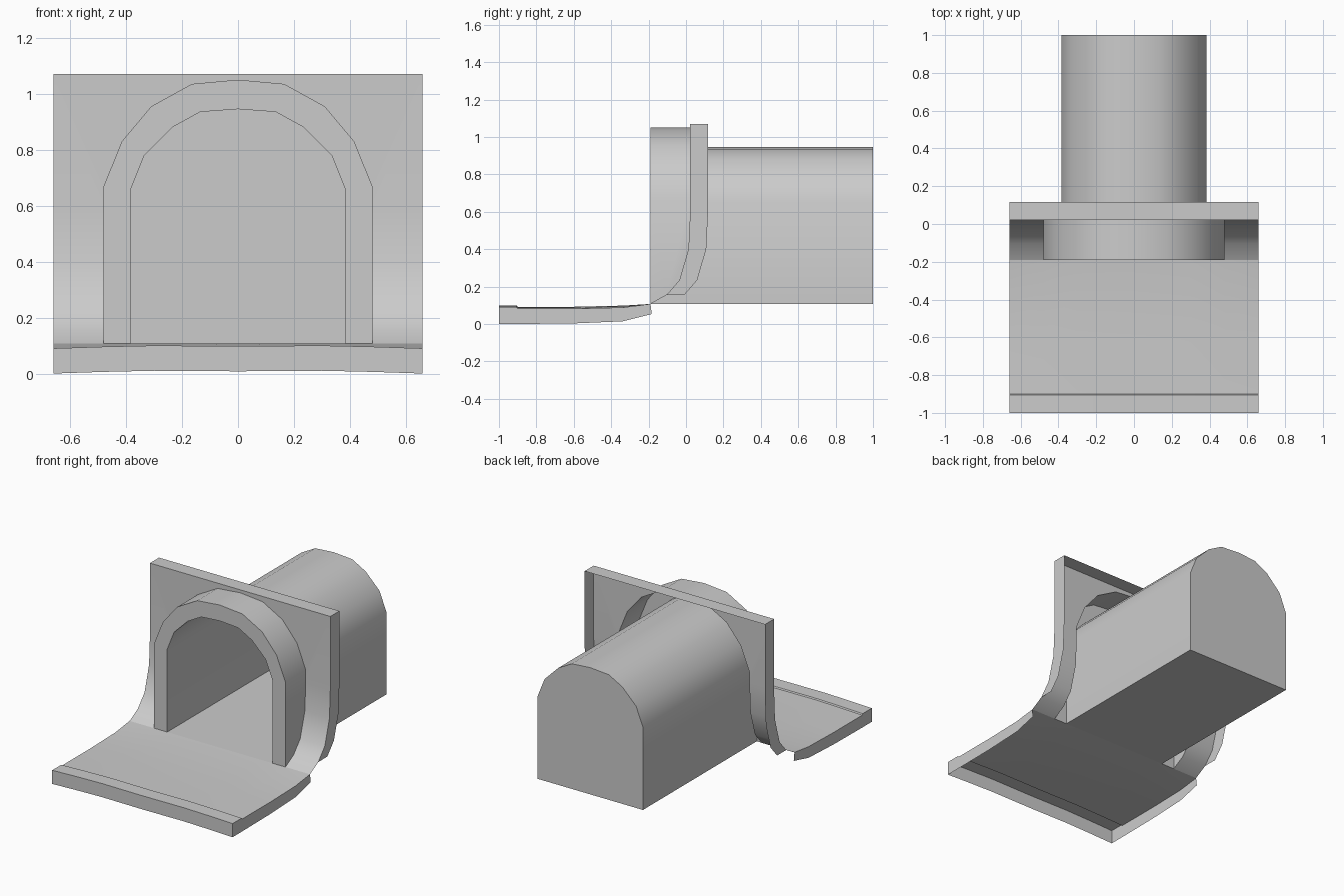
import bpy

if "Cube" in bpy.data.objects:
    bpy.data.objects.remove(bpy.data.objects["Cube"])

# Thin-sheet tunnel entrance: right half of each part is built, then mirrored.
BASE, FRONT, WALL, BACK = 0.107, -0.19, 0.022, 1.0
W, R, SKIRT = 0.66, 0.48, 0.095

# (y, z) side profiles
floor_top = [(-1, .09), (-.905, .09), (-.9, .082), (-.6, .082), (-.34, .088), (FRONT, BASE)]
floor_low = [(-1, 0), (-.905, 0), (-.9, 0), (-.6, .003), (-.34, .014), (-.183, .053)]
curve = [(FRONT, BASE), (-.104, .155), (-.035, .235), (.013, .40), (WALL, .588)]
# (x, z) half arches, base to crown
outer = [(R, BASE), (R, .67), (.415, .83), (.31, .955), (.165, 1.035), (0, 1.05)]
inner = [(.385, BASE), (.385, .655), (.335, .78), (.235, .88), (.135, .935), (0, .945)]


def at_x(x, profile, lift=0.0):
    return [(x, y, z + (lift if y < -.3 else 0)) for y, z in profile]


def at_y(y, outline):
    return [(x, y, z) for x, z in outline]


def loft(*rows):
    """Quads between successive rows of points."""
    return [[a[i], a[i + 1], b[i + 1], b[i]]
            for a, b in zip(rows, rows[1:]) for i in range(len(a) - 1)]


def part(name, polys):
    verts, index, faces = [], {}, []
    for poly in polys:
        face = []
        for p in poly:
            key = tuple(round(c, 4) for c in p)
            if key not in index:
                index[key] = len(verts)
                verts.append(key)
            face.append(index[key])
        faces.append(face)
    me = bpy.data.meshes.new(name)
    me.from_pydata(verts, [], faces)
    ob = bpy.data.objects.new(name, me)
    bpy.context.collection.objects.link(ob)
    mod = ob.modifiers.new("mirror", 'MIRROR')
    mod.use_clip = True
    bpy.context.view_layer.objects.active = ob
    ob.select_set(True)
    bpy.ops.object.modifier_apply(modifier="mirror")
    bpy.ops.object.shade_smooth_by_angle(angle=0.62)
    ob.select_set(False)
    return ob


# Floor apron, slightly raised in the middle, open underneath
lifts = [(W, 0), (R, .006), (.3, .01), (0, .008)]
part("floor_apron", loft(*[at_x(x, floor_top, l) for x, l in lifts]))

# Hanging edges of the floor: side and front
low = [(x, -1, l) for x, l in reversed(lifts)]
high = [(x, -1, .09 + l) for x, l in reversed(lifts)]
part("floor_skirt", loft(at_x(W, floor_low), at_x(W, floor_top)) + loft(low, high))

# Wall: curved foot beside the arch, flat panel with the arch opening
panel = [(W, .588), (W, 1.07), (0, 1.07)] + outer[:0:-1] + [(R, .588)]
part("entrance_wall", loft(at_x(W, curve), at_x(R, curve)) + [at_y(WALL, panel)])

# Edges of the wall turned backwards: side and top
edge = curve[1:] + [(WALL, 1.07)]
top = [(0, 1.07), (W, 1.07)]
part("wall_skirt", loft(at_x(W, [(y + SKIRT, z) for y, z in edge]), at_x(W, edge))
     + loft(at_y(WALL, top), at_y(WALL + SKIRT, top)))

# Arch surround: jamb following the wall foot, outer band, front ring
jamb = at_x(R, curve + [(WALL, .67), (FRONT, .67)])
part("arch_surround", [jamb]
     + loft(at_y(WALL, outer[1:]), at_y(FRONT, outer[1:]))
     + loft(at_y(FRONT, outer), at_y(FRONT, inner)))

# Tunnel: vault, floor and closed end
ends = [(FRONT, BASE), (BACK, BASE)]
part("tunnel_vault", loft(at_y(FRONT, inner), at_y(BACK, inner)))
part("tunnel_floor", loft(at_x(.385, ends), at_x(0, ends)))
part("tunnel_end", [at_y(BACK, [(0, BASE)] + inner)])
